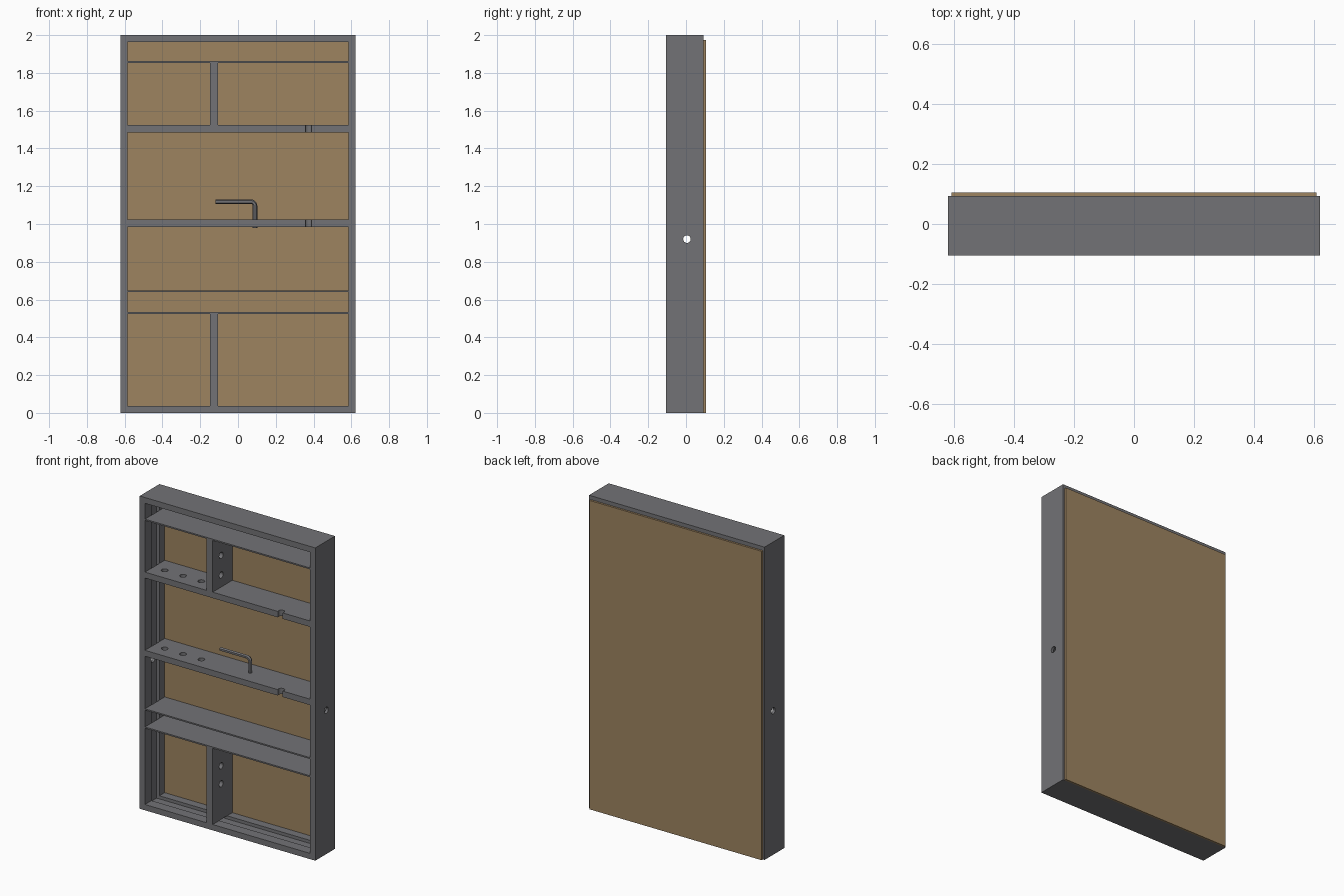
import bpy, bmesh, math
from mathutils import Vector, Matrix

old = bpy.data.objects.get("Cube")
if old:
    bpy.data.objects.remove(old, do_unlink=True)

FRONT, BACK = -0.106, 0.093      # frame depth
HALF_W, HEIGHT, WALL = 0.621, 2.0, 0.037
INNER = HALF_W - WALL


def material(name, color):
    m = bpy.data.materials.new(name)
    m.use_nodes = True
    m.diffuse_color = color
    bsdf = next(n for n in m.node_tree.nodes if n.type == 'BSDF_PRINCIPLED')
    bsdf.inputs["Base Color"].default_value = color
    return m


GREY = material("dark_grey", (0.17, 0.17, 0.18, 1))
BROWN = material("wood_brown", (0.34, 0.23, 0.118, 1))


def finish(name, bm, mat):
    bmesh.ops.recalc_face_normals(bm, faces=bm.faces)
    me = bpy.data.meshes.new(name)
    bm.to_mesh(me)
    bm.free()
    me.materials.append(mat)
    ob = bpy.data.objects.new(name, me)
    bpy.context.collection.objects.link(ob)
    return ob


def box(name, x0, x1, y0, y1, z0, z1, mat=GREY):
    bm = bmesh.new()
    bmesh.ops.create_cube(bm, size=1)
    for v in bm.verts:
        v.co = Vector((x0 if v.co.x < 0 else x1,
                       y0 if v.co.y < 0 else y1,
                       z0 if v.co.z < 0 else z1))
    return finish(name, bm, mat)


def drill(ob, centre, axis, length, radius=0.02):
    """Cut a round hole through a part."""
    bm = bmesh.new()
    turn = Vector((0, 0, 1)).rotation_difference(Vector(axis)).to_matrix().to_4x4()
    bmesh.ops.create_cone(bm, cap_ends=True, segments=24, radius1=radius, radius2=radius,
                          depth=length, matrix=Matrix.Translation(centre) @ turn)
    cutter = finish("hole_cutter", bm, GREY)
    cutter.hide_render = True
    mod = ob.modifiers.new("hole", 'BOOLEAN')
    mod.operation, mod.solver, mod.object = 'DIFFERENCE', 'EXACT', cutter
    bpy.context.view_layer.objects.active = ob
    bpy.ops.object.modifier_apply(modifier=mod.name)
    bpy.data.objects.remove(cutter, do_unlink=True)


# Outer frame: a closed profile (inset, y) with an inner groove, swept round a rectangle
profile = [(0, FRONT), (WALL, FRONT), (WALL, -0.04), (0.017, -0.04),
           (0.017, 0.04), (WALL, 0.04), (WALL, BACK), (0, BACK)]
bm = bmesh.new()
loops = []
for inset, y in profile:
    w = HALF_W - inset
    loops.append([bm.verts.new((x, y, z)) for x, z in
                  ((-w, inset), (w, inset), (w, HEIGHT - inset), (-w, HEIGHT - inset))])
for i, a in enumerate(loops):
    b = loops[(i + 1) % len(loops)]
    for j in range(4):
        k = (j + 1) % 4
        bm.faces.new((a[j], a[k], b[k], b[j]))
frame = finish("outer_frame", bm, GREY)
for side in (-1, 1):
    drill(frame, (side * HALF_W, 0.005, 0.92), (1, 0, 0), 0.2)

# Back panel
box("back_panel", -0.61, 0.61, BACK, 0.106, 0, 1.975, BROWN)

# Thin shelves
for name, z in (("top", 1.853), ("middle", 0.64), ("lower", 0.524)):
    box(name + "_thin_shelf", -INNER, INNER, FRONT, BACK, z, z + 0.009)

# Thick shelves with round tool holes and a front notch
for name, z in (("upper", 1.485), ("centre", 0.985)):
    shelf = box(name + "_thick_shelf", -INNER, INNER, FRONT, BACK, z, z + 0.038)
    for x in (-0.505, -0.375, -0.245):
        drill(shelf, (x, -0.02, z), (0, 0, 1), 0.2)
    drill(shelf, (0.373, -0.095, z), (0, 0, 1), 0.2)

# Upright dividers with two holes each
for name, z0, z1, holes in (("upper", 1.523, 1.853, (1.6, 1.725)),
                            ("lower", WALL, 0.524, (0.265, 0.38))):
    divider = box(name + "_divider", -0.148, -0.105, FRONT, BACK, z0, z1)
    for z in holes:
        drill(divider, (-0.126, -0.02, z), (1, 0, 0), 0.2)

# Bent hexagonal key standing in the centre shelf
bend = 0.022
path = [(-0.12, 1.118)]
for i in range(6):
    t = math.radians(90 - 18 * i)
    path.append((0.09 - bend + bend * math.cos(t), 1.118 - bend + bend * math.sin(t)))
path.append((0.09, 0.978))
bm = bmesh.new()
rings = []
for i, (x, z) in enumerate(path):
    before, after = path[max(i - 1, 0)], path[min(i + 1, len(path) - 1)]
    along = Vector((after[0] - before[0], 0, after[1] - before[1])).normalized()
    out = Vector((0, 1, 0)).cross(along)
    rings.append([bm.verts.new(Vector((x, -0.006, z)) + 0.012 *
                  (math.cos(a) * out + math.sin(a) * Vector((0, 1, 0))))
                  for a in (math.radians(60 * s) for s in range(6))])
for a, b in zip(rings, rings[1:]):
    for j in range(6):
        k = (j + 1) % 6
        bm.faces.new((a[j], a[k], b[k], b[j]))
bm.faces.new(rings[0])
bm.faces.new(rings[-1])
finish("bent_key", bm, GREY)
